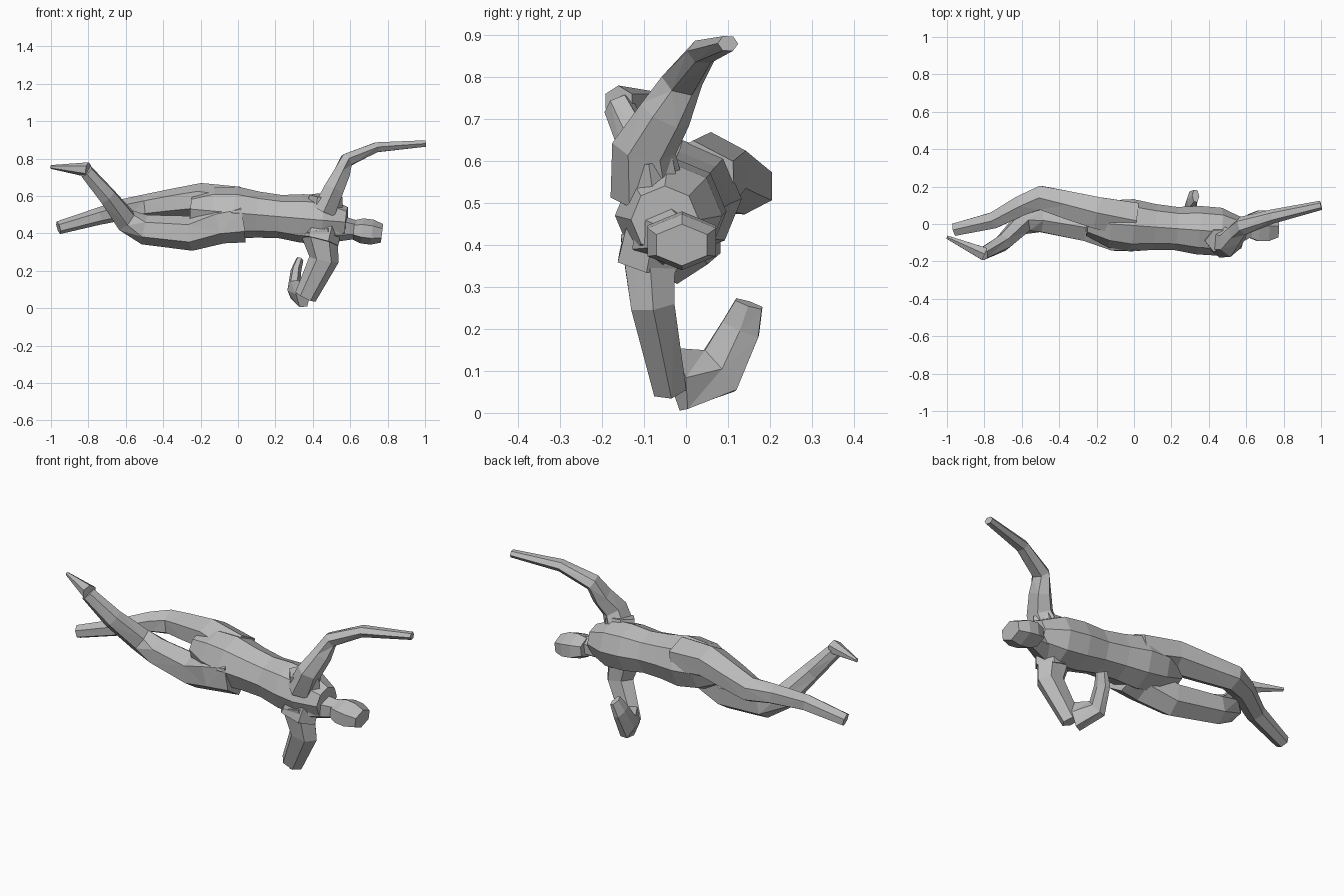
import bpy, bmesh, math
from mathutils import Vector

cube = bpy.data.objects.get("Cube")
if cube:
    bpy.data.objects.remove(cube, do_unlink=True)

# One plain grey for the whole figure
colour = (0.5, 0.5, 0.5, 1)
grey = bpy.data.materials.new("stone grey")
grey.use_nodes = True
grey.diffuse_color = colour
grey.node_tree.nodes["Principled BSDF"].inputs["Base Color"].default_value = colour


def tube(name, path, radius, width, hint, sides=6):
    """Faceted tube along a path; radius is a rule, width scales it across the hint."""
    bm = bmesh.new()
    points = [Vector(p) for p in path]
    last = len(points) - 1
    rings = []
    for i, centre in enumerate(points):
        along = (points[min(i + 1, last)] - points[max(i - 1, 0)]).normalized()
        up = (hint - along * along.dot(hint)).normalized()
        across = along.cross(up) * width
        size = radius(i / last)
        angles = [math.tau * k / sides for k in range(sides)]
        rings.append([bm.verts.new(centre + size * (up * math.cos(a) + across * math.sin(a)))
                      for a in angles])
    for ring, following in zip(rings, rings[1:]):
        for k in range(sides):
            n = (k + 1) % sides
            bm.faces.new((ring[k], ring[n], following[n], following[k]))
    bm.faces.new(rings[0])
    bm.faces.new(rings[-1])
    bmesh.ops.triangulate(bm, faces=bm.faces[:], quad_method='SHORT_EDGE')
    bmesh.ops.recalc_face_normals(bm, faces=bm.faces[:])
    mesh = bpy.data.meshes.new(name)
    bm.to_mesh(mesh)
    bm.free()
    mesh.materials.append(grey)
    obj = bpy.data.objects.new(name, mesh)
    bpy.context.collection.objects.link(obj)


def taper(start, end):
    """Radius rule that narrows evenly from start to end."""
    return lambda t: start + (end - start) * t


def torso_radius(t):
    """Full hips and chest, narrow waist, rounded ends."""
    rounding = math.sin(math.pi * (0.05 + 0.9 * t)) ** 0.3
    return rounding * (0.135 + 0.02 * math.cos(math.tau * 1.5 * (t - 0.2)))


def head_radius(t):
    return 0.05 + 0.02 * math.sin(math.pi * t)


side = Vector((1, 0, 0))
back = Vector((0, 1, 0))
up = Vector((0, 0, 1))

# Torso from pelvis to chest
hips = Vector((-0.25, 0.01, 0.53))
chest = Vector((0.58, -0.05, 0.46))
steps = 7
spine = [hips.lerp(chest, i / steps) for i in range(steps + 1)]
tube("torso", spine, torso_radius, 1, up, sides=8)

# Shoulder girdle linking both arms across the chest
tube("shoulders", [(0.47, -0.09, 0.6), (0.46, -0.07, 0.48), (0.43, -0.09, 0.36)],
     taper(0.09, 0.11), 0.75, side)

# Neck and head
tube("neck", [(0.5, -0.06, 0.43), (0.63, -0.02, 0.42)], taper(0.08, 0.05), 1, up)
brow = Vector((0.61, -0.01, 0.42))
crown = Vector((0.77, -0.01, 0.4))
tube("head", [brow.lerp(crown, i / 3) for i in range(4)], head_radius, 1.4, up)

# Left leg, bent outward at the knee and trailing low
tube("left_leg", [(0, 0.02, 0.55), (-0.2, 0.06, 0.58), (-0.35, 0.1, 0.56),
                  (-0.5, 0.14, 0.54), (-0.6, 0.1, 0.53), (-0.75, 0.02, 0.49),
                  (-0.96, -0.03, 0.43)],
     taper(0.1, 0.035), 1.1, up)

# Right leg, shin lifted behind, with a pointed foot
tube("right_leg", [(0.02, -0.05, 0.47), (-0.1, -0.06, 0.45), (-0.25, -0.02, 0.4),
                   (-0.5, 0.02, 0.42), (-0.6, 0, 0.47), (-0.7, -0.1, 0.6),
                   (-0.81, -0.16, 0.73)],
     taper(0.12, 0.04), 0.9, up)
tube("right_foot", [(-0.8, -0.16, 0.74), (-1, -0.07, 0.755)], taper(0.04, 0.01), 1, up)

# Left arm, reaching up and ahead
tube("left_arm", [(0.46, -0.09, 0.52), (0.51, -0.1, 0.63), (0.55, -0.05, 0.71),
                  (0.58, -0.01, 0.79), (0.74, 0.04, 0.86), (1, 0.1, 0.88)],
     taper(0.09, 0.025), 0.8, back)

# Right arm, hanging down with the forearm curled back into a broad hand
tube("right_upper_arm", [(0.43, -0.09, 0.42), (0.46, -0.08, 0.26), (0.36, -0.04, 0.06)],
     taper(0.1, 0.06), 0.75, side)
tube("right_forearm", [(0.35, -0.02, 0.08), (0.3, 0.08, 0.1), (0.31, 0.13, 0.2),
                       (0.33, 0.15, 0.26)],
     taper(0.045, 0.02), 1.9, side)
